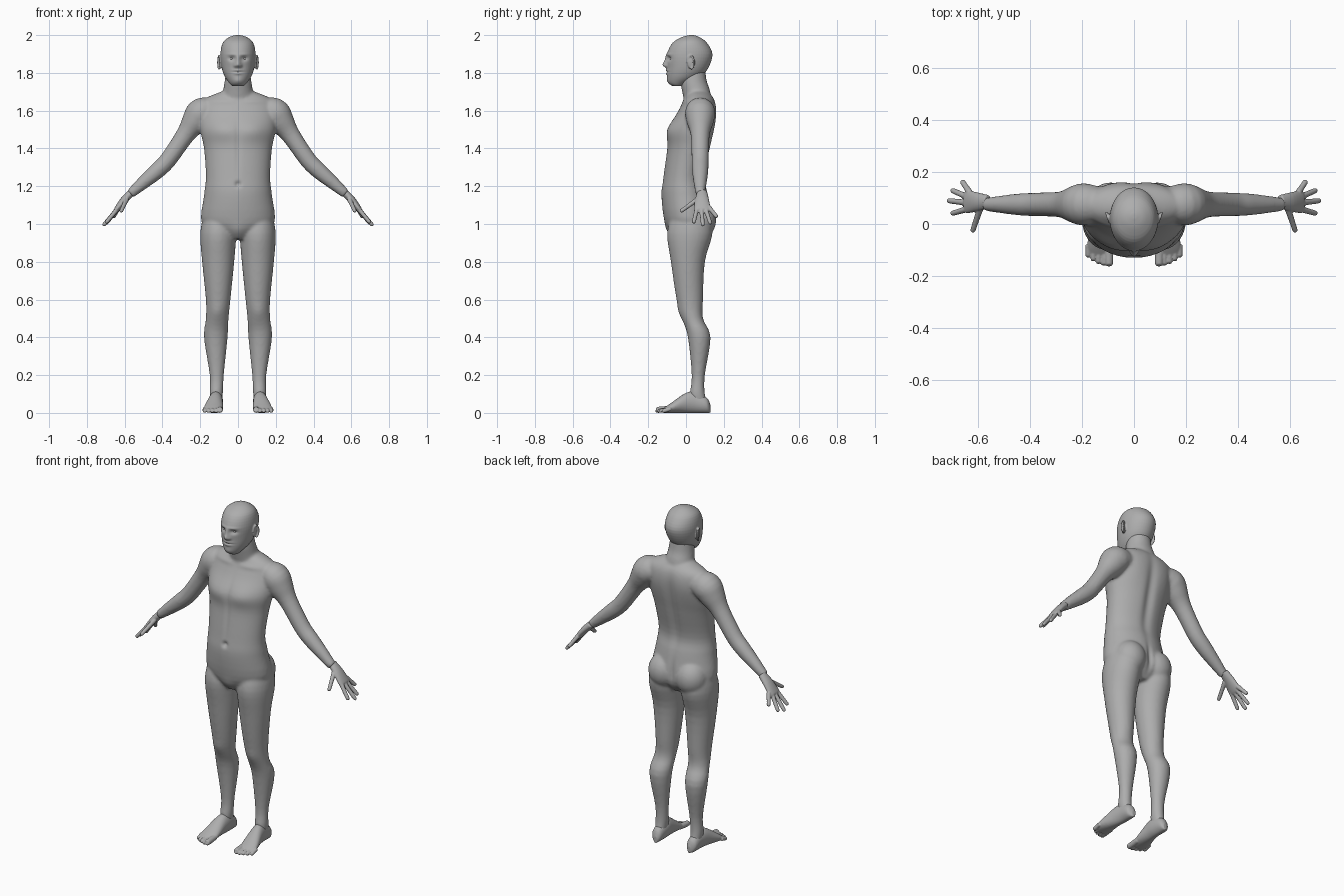
import bpy
import bmesh
import math
from mathutils import Vector, Matrix

cube = bpy.data.objects.get("Cube")
if cube:
    bpy.data.objects.remove(cube)

skin = bpy.data.materials.new("grey_skin")
skin.use_nodes = True
grey = (.42, .42, .42, 1)
skin.diffuse_color = grey
skin.node_tree.nodes["Principled BSDF"].inputs["Base Color"].default_value = grey

ACROSS, DEPTH, UP = Vector((1, 0, 0)), Vector((0, 1, 0)), Vector((0, 0, 1))
BOTH = (1, -1)
FRONT, BACK = -1, 1


def slab(height, inner, outer, front, back):
    """Level station from its four outer limits."""
    return ((inner + outer) / 2, (front + back) / 2, height,
            (outer - inner) / 2, (back - front) / 2)


def centred(height, half, front, back):
    """Level station that straddles the middle of the body."""
    return slab(height, -half, half, front, back)


def smooth_stations(rows, steps=4):
    """Interpolate the stations with a smooth spline through all of them."""
    last = len(rows) - 1
    result = []
    for index in range(last):
        around = [rows[min(max(index + k, 0), last)] for k in (-1, 0, 1, 2)]
        for step in range(steps):
            t = step / steps
            station = []
            for before, start, end, after in zip(*around):
                leave, arrive = (end - before) / 2, (after - start) / 2
                bend = 3 * (end - start) - 2 * leave - arrive
                twist = 2 * (start - end) + leave + arrive
                station.append(start + t * (leave + t * (bend + t * twist)))
            result.append(station)
    result.append(rows[last])
    return result


def loft(bm, rows, axis, normal=None, sides=BOTH, segments=32):
    """Closed tube through stations (x, y, z, half width along axis, half depth)."""
    rows = smooth_stations(rows)
    centres = [Vector(row[:3]) for row in rows]
    for side in sides:
        rings = []
        for index, (centre, row) in enumerate(zip(centres, rows)):
            ahead = centres[min(index + 1, len(rows) - 1)]
            tangent = normal or ahead - centres[max(index - 1, 0)]
            v = tangent.cross(axis).normalized()
            u = v.cross(tangent).normalized()
            ring = []
            for k in range(segments):
                angle = math.tau * k / segments
                point = centre + u * row[3] * math.cos(angle) + v * row[4] * math.sin(angle)
                ring.append(bm.verts.new((point.x * side, point.y, point.z)))
            rings.append(ring)
        for lower, upper in zip(rings, rings[1:]):
            for k in range(segments):
                n = (k + 1) % segments
                bm.faces.new((lower[k], lower[n], upper[n], upper[k]))
        bm.faces.new(rings[0])
        bm.faces.new(rings[-1])


def ball(bm, x, y, z, size):
    """Mirrored pair of ellipsoids."""
    for side in BOTH:
        place = Matrix.Translation((x * side, y, z)) @ Matrix.Diagonal((*size, 1))
        bmesh.ops.create_uvsphere(bm, u_segments=24, v_segments=16, radius=1, matrix=place)


def finish(name, bm, voxel=None, smooth=0):
    """Make the object, fusing its overlapping forms into one soft skin."""
    bmesh.ops.recalc_face_normals(bm, faces=bm.faces)
    mesh = bpy.data.meshes.new(name)
    bm.to_mesh(mesh)
    bm.free()
    part = bpy.data.objects.new(name, mesh)
    bpy.context.collection.objects.link(part)
    if voxel:
        fuse = part.modifiers.new("Fuse", 'REMESH')
        fuse.mode, fuse.voxel_size = 'VOXEL', voxel
        soften = part.modifiers.new("Soften", 'SMOOTH')
        soften.factor, soften.iterations = .5, smooth
        graph = bpy.context.evaluated_depsgraph_get()
        mesh = bpy.data.meshes.new_from_object(part.evaluated_get(graph))
        part.modifiers.clear()
        part.data = mesh
    mesh.materials.clear()
    mesh.materials.append(skin)
    mesh.shade_smooth()
    return part


def press(part, face, x, z, wide, tall, rise):
    """Raise or sink a soft mirrored detail on the front or back of a part."""
    mesh = part.data
    facing = [max(0, face * vertex.normal.y) for vertex in mesh.vertices]
    for vertex, weight in zip(mesh.vertices, facing):
        co = vertex.co
        distance = ((abs(co.x) - x) / wide) ** 2 + ((co.z - z) / tall) ** 2
        if weight and distance < 9:
            co.y += face * rise * math.sqrt(weight) * math.exp(-distance / 2)
    mesh.update()


# Body: torso, neck and buttocks
bm = bmesh.new()
loft(bm, [centred(height=.92, half=.07, front=-.06, back=.09),
          centred(height=1, half=.19, front=-.11, back=.14),
          centred(height=1.15, half=.18, front=-.13, back=.12),
          centred(height=1.25, half=.17, front=-.12, back=.1),
          centred(height=1.4, half=.18, front=-.1, back=.13),
          centred(height=1.5, half=.2, front=-.09, back=.15),
          centred(height=1.6, half=.2, front=-.04, back=.16),
          centred(height=1.66, half=.18, front=-.01, back=.15),
          centred(height=1.7, half=.09, front=.01, back=.12)],
     ACROSS, UP, sides=(1,), segments=48)
loft(bm, [centred(height=1.6, half=.1, front=0, back=.14),
          centred(height=1.7, half=.08, front=-.02, back=.13),
          centred(height=1.76, half=.07, front=-.03, back=.11),
          centred(height=1.84, half=.06, front=-.02, back=.1)],
     ACROSS, UP, sides=(1,))
ball(bm, x=.09, y=.07, z=1.02, size=(.09, .09, .1))

# Body: legs
loft(bm, [slab(height=1.06, inner=.02, outer=.18, front=-.07, back=.12),
          slab(height=.95, inner=.01, outer=.2, front=-.1, back=.14),
          slab(height=.8, inner=.02, outer=.19, front=-.08, back=.1),
          slab(height=.6, inner=.04, outer=.17, front=-.05, back=.09),
          slab(height=.5, inner=.05, outer=.17, front=-.02, back=.09),
          slab(height=.4, inner=.055, outer=.18, front=.01, back=.13),
          slab(height=.2, inner=.075, outer=.15, front=.03, back=.1),
          slab(height=.1, inner=.08, outer=.15, front=.02, back=.1),
          slab(height=.04, inner=.09, outer=.14, front=.03, back=.12)], ACROSS, UP)

# Body: arms, from inside the shoulder to the wrist
arm = [(.12, 1.6, .06), (.19, 1.59, .08), (.23, 1.54, .07), (.28, 1.47, .05),
       (.37, 1.34, .045), (.43, 1.28, .043), (.5, 1.22, .035), (.57, 1.16, .025)]
loft(bm, [(x, .075, z, radius, radius) for x, z, radius in arm], DEPTH)

# Body: muscles and creases
body = finish("body", bm, voxel=.008, smooth=7)
press(body, FRONT, x=.08, z=1.5, wide=.06, tall=.04, rise=.015)
press(body, FRONT, x=.08, z=1.65, wide=.05, tall=.01, rise=.005)
press(body, FRONT, x=0, z=1.4, wide=.01, tall=.1, rise=-.005)
press(body, FRONT, x=0, z=1.21, wide=.01, tall=.01, rise=-.015)
press(body, FRONT, x=0, z=.95, wide=.03, tall=.03, rise=.01)
press(body, FRONT, x=.11, z=.53, wide=.03, tall=.03, rise=.008)
press(body, BACK, x=0, z=1.4, wide=.02, tall=.15, rise=-.014)
press(body, BACK, x=.1, z=1.56, wide=.05, tall=.06, rise=.007)
press(body, BACK, x=0, z=1.03, wide=.01, tall=.05, rise=-.012)

# Head: skull, jaw and ears
bm = bmesh.new()
loft(bm, [centred(height=1.73, half=.03, front=-.07, back=-.02),
          centred(height=1.745, half=.045, front=-.09, back=.01),
          centred(height=1.78, half=.07, front=-.1, back=.08),
          centred(height=1.83, half=.087, front=-.1, back=.12),
          centred(height=1.9, half=.093, front=-.1, back=.14),
          centred(height=1.96, half=.08, front=-.07, back=.11),
          centred(height=1.99, half=.045, front=-.02, back=.07),
          centred(height=2, half=.01, front=.02, back=.04)],
     ACROSS, UP, sides=(1,), segments=48)
ball(bm, x=.093, y=.024, z=1.855, size=(.009, .017, .033))
turns = [math.radians(angle) for angle in range(-90, 181, 45)]
loft(bm, [(.1 + .006 * math.cos(turn), .025 + .018 * math.cos(turn),
           1.855 + .035 * math.sin(turn), .005, .005) for turn in turns],
     ACROSS, segments=12)

# Head: nose, eye sockets, brows, lips and chin
head = finish("head", bm, voxel=.0035, smooth=3)
press(head, FRONT, x=0, z=1.843, wide=.011, tall=.012, rise=.02)
press(head, FRONT, x=0, z=1.87, wide=.009, tall=.018, rise=.01)
press(head, FRONT, x=.014, z=1.838, wide=.006, tall=.006, rise=.007)
press(head, FRONT, x=.033, z=1.876, wide=.014, tall=.009, rise=-.012)
press(head, FRONT, x=.03, z=1.897, wide=.02, tall=.006, rise=.004)
press(head, FRONT, x=0, z=1.813, wide=.017, tall=.005, rise=.006)
press(head, FRONT, x=0, z=1.797, wide=.015, tall=.005, rise=.006)
press(head, FRONT, x=0, z=1.805, wide=.02, tall=.003, rise=-.005)
press(head, FRONT, x=0, z=1.757, wide=.02, tall=.012, rise=.005)

# Eyes
bm = bmesh.new()
ball(bm, x=.033, y=-.072, z=1.876, size=(.013, .013, .01))
finish("eyes", bm)

# Hands: palm, then a thumb and four fingers tapering to their tips
bm = bmesh.new()
palm = [(.56, 1.17, .026, .02), (.6, 1.13, .036, .02), (.64, 1.08, .044, .015),
        (.65, 1.07, .036, .008)]
loft(bm, [(x, .085, z, width, depth) for x, z, width, depth in palm], DEPTH)
thumb_base = Vector((.59, .06, 1.13))
tips = [(.62, -.03, 1.065), (.7, .04, 1.005), (.715, .09, .99), (.7, .13, 1), (.66, .165, 1.035)]
for index, tip in enumerate(map(Vector, tips)):
    base = Vector((.63, .04 + .02 * index, 1.09)) if index else thumb_base
    taper = [(0, .013), (.5, .011), (.92, .01), (1, .004)]
    loft(bm, [(*base.lerp(tip, along), radius, radius) for along, radius in taper],
         DEPTH, segments=16)
finish("hands", bm, voxel=.0035, smooth=2)

# Feet: heel, instep and ball resting on the ground, then the toes
bm = bmesh.new()
foot = [(.11, .13, .01, .02), (.115, .11, .03, .04), (.115, .05, .036, .055),
        (.12, 0, .04, .053), (.13, -.08, .05, .026), (.13, -.12, .04, .012)]
loft(bm, [(x, y, rise, half, rise) for x, y, half, rise in foot], ACROSS, DEPTH)
for index in range(5):
    x = .096 + .02 * index
    tip = -.16 + .002 * index ** 2
    radius = .011 if index else .016
    loft(bm, [(x, -.08, .022, radius, radius), (x, tip + .01, radius, radius, radius),
              (x, tip, radius, radius / 2, radius / 2)], ACROSS, segments=16)
finish("feet", bm, voxel=.0035, smooth=2)
